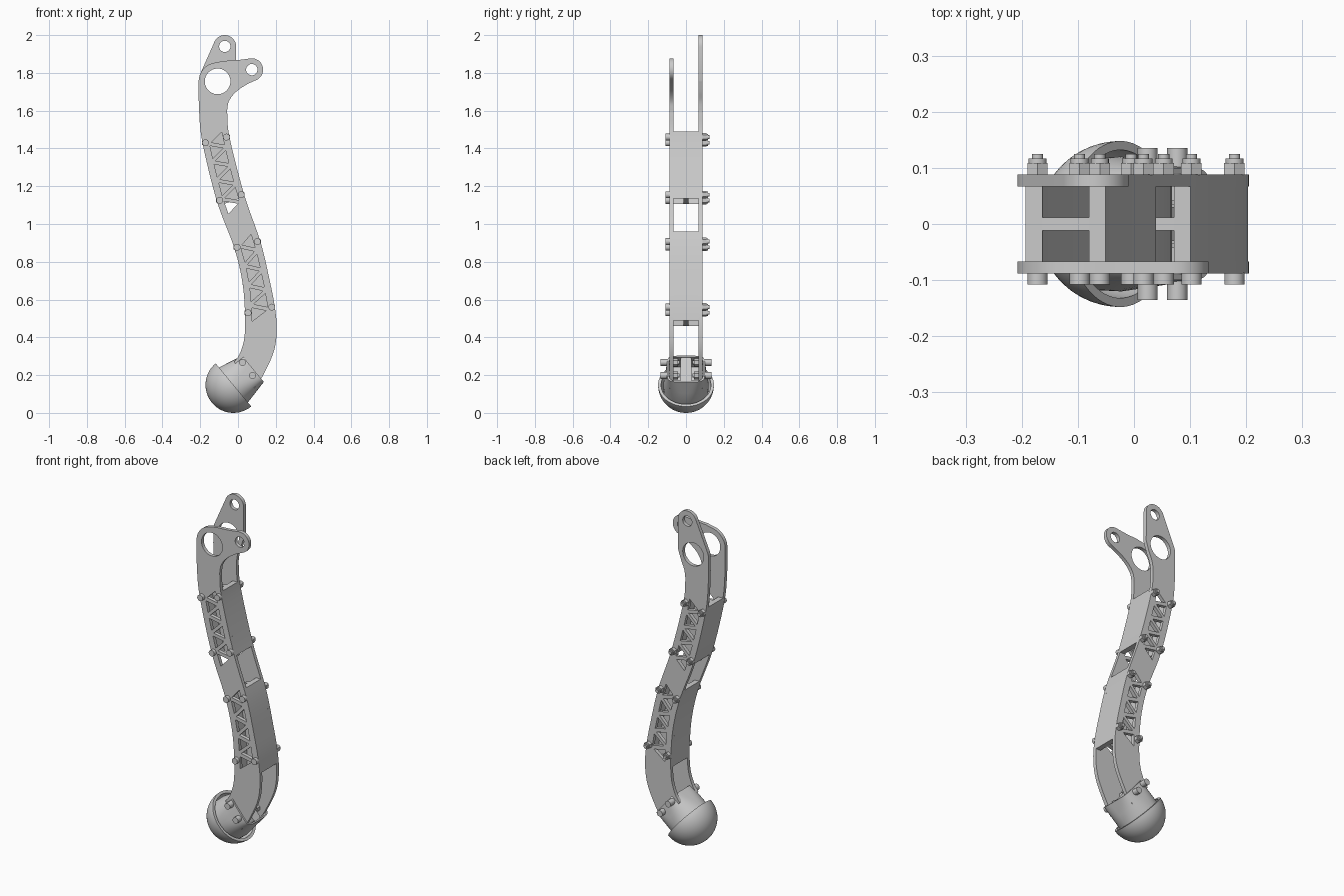
import bpy, bmesh
from math import sin, cos, pi, radians, copysign
from mathutils import Matrix, Vector

cube = bpy.data.objects.get("Cube")
if cube:
    bpy.data.objects.remove(cube, do_unlink=True)

grey = bpy.data.materials.new("plain grey")
grey.use_nodes = True
COLOUR = (0.6, 0.6, 0.6, 1)
grey.diffuse_color = COLOUR
grey.node_tree.nodes["Principled BSDF"].inputs["Base Color"].default_value = COLOUR
made = []


def finish(name, bm):
    bmesh.ops.remove_doubles(bm, verts=bm.verts, dist=1e-5)
    bmesh.ops.recalc_face_normals(bm, faces=bm.faces)
    mesh = bpy.data.meshes.new(name)
    bm.to_mesh(mesh)
    bm.free()
    mesh.materials.append(grey)
    ob = bpy.data.objects.new(name, mesh)
    bpy.context.collection.objects.link(ob)
    made.append(ob)
    return ob


def prism(name, loops, y0, y1):
    """Fill outlines in the xz plane (inner loops become holes) from y0 to y1."""
    cu = bpy.data.curves.new(name, 'CURVE')
    cu.dimensions, cu.fill_mode, cu.extrude = '2D', 'BOTH', (y1 - y0) / 2
    for loop in loops:
        sp = cu.splines.new('POLY')
        sp.points.add(len(loop) - 1)
        for p, (x, z) in zip(sp.points, loop):
            p.co = (x, z, 0, 1)
        sp.use_cyclic_u = True
    tmp = bpy.data.objects.new(name, cu)
    bpy.context.collection.objects.link(tmp)
    bpy.context.view_layer.update()
    mesh = bpy.data.meshes.new_from_object(tmp.evaluated_get(bpy.context.evaluated_depsgraph_get()))
    bm = bmesh.new()
    bm.from_mesh(mesh)
    bpy.data.objects.remove(tmp)
    bpy.data.meshes.remove(mesh)
    bm.transform(Matrix.Translation((0, (y0 + y1) / 2, 0)) @ Matrix.Rotation(pi / 2, 4, 'X'))
    return finish(name, bm)


def arc(c, r, a0, a1, n=20):
    return [(c[0] + r * cos(radians(a0 + (a1 - a0) * i / n)),
             c[1] + r * sin(radians(a0 + (a1 - a0) * i / n))) for i in range(n + 1)]


def circle(c, r):
    return arc(c, r, 0, 360, 40)[:-1]


def smooth(pts, n=8):
    """Catmull-Rom curve through the points."""
    p = [Vector(q) for q in pts]
    p = [2 * p[0] - p[1]] + p + [2 * p[-1] - p[-2]]
    out = []
    for a, b, c, d in zip(p, p[1:], p[2:], p[3:]):
        for i in range(n):
            t = i / n
            out.append(tuple(0.5 * (2 * b + (c - a) * t + (2 * a - 5 * b + 4 * c - d) * t * t
                                    + (3 * b - a - 3 * c + d) * t ** 3)))
    return out + [tuple(p[-2])]


# Edges of the S-shaped leg, top to bottom
LEFT = smooth([(-.208, 1.755), (-.206, 1.6), (-.188, 1.43), (-.113, 1.125), (-.022, .88),
               (.022, .7), (.037, .53), (.034, .4), (.01, .315), (-.02, .27)])
RIGHT = smooth([(-.058, 1.6), (-.045, 1.46), (.033, 1.155), (.119, .905), (.168, .7),
                (.195, .56), (.205, .44), (.188, .32), (.125, .185), (.085, .13)])


def edge(line, z):
    for (x0, z0), (x1, z1) in zip(line, line[1:]):
        if z0 >= z >= z1:
            return x0 + (x1 - x0) * (z - z0) / (z1 - z0)
    return line[-1][0]


def across(s, z, inset):
    """Point on the right (s=1) or left (s=-1) edge of a slanted cross-section."""
    zz = z + s * .015
    return (edge(RIGHT if s > 0 else LEFT, zz) - s * inset, zz)


def truss(z0, z1, count=8):
    step = (z0 - z1) / (count + 1)
    nodes = [across(-1 if i % 2 else 1, z0 - i * step, .026) for i in range(count + 2)]
    holes = []
    for tri in zip(nodes, nodes[1:], nodes[2:]):
        c = sum((Vector(p) for p in tri), Vector((0, 0))) / 3
        holes.append([tuple(c + (Vector(p) - c) * .68) for p in tri])
    return holes


# Side plates with a hip hole, a lug and truss cut-outs
HIP, LUG_F, LUG_B = (-.108, 1.755), (.073, 1.817), (-.07, 1.94)
cutouts = truss(1.49, 1.05) + truss(.95, .48)
front_neck = smooth([(.103, 1.765), (.04, 1.735), (-.015, 1.695), (-.048, 1.65), (-.058, 1.6)])
front_top = arc(HIP, .1, 180, 105) + smooth([(-.08, 1.863), (0, 1.868), (.068, 1.877)]) \
    + arc(LUG_F, .06, 90, -58)
back_neck = smooth([(-.01, 1.76), (-.03, 1.7), (-.05, 1.65), (-.058, 1.6)])
back_top = arc(HIP, .1, 180, 156) + arc(LUG_B, .06, 158, -2)
for name, top, neck, lug, y0, y1 in (
        ("front_plate", front_top, front_neck, LUG_F, -.088, -.067),
        ("back_plate", back_top, back_neck, LUG_B, .067, .088)):
    outline = top + neck + RIGHT[1:] + LEFT[:0:-1]
    prism(name, [outline, circle(HIP, .068), circle(lug, .03)] + cutouts, y0, y1)

# H-section spacers between the plates
for part, z0, z1 in (("upper", 1.475, 1.12), ("lower", .945, .475)):
    zs = [z0 + (z1 - z0) * i / 16 for i in range(17)]
    for side, s in (("left", 1), ("right", -1)):
        strip = [across(s, z, 0) for z in zs] + [across(s, z, .03) for z in reversed(zs)]
        prism(f"{part}_{side}_rail", [strip], -.067, .067)
    web = [across(-1, z, .03) for z in zs] + [across(1, z, .03) for z in reversed(zs)]
    prism(f"{part}_web", [web], -.012, .012)


def pin(name, x, z, pieces):
    """Stack of cylinders along y: (sides, radius, start, end)."""
    bm = bmesh.new()
    for sides, r, y0, y1 in pieces:
        m = Matrix.Translation((x, (y0 + y1) / 2, z)) @ Matrix.Rotation(pi / 2, 4, 'X')
        bmesh.ops.create_cone(bm, cap_ends=True, segments=sides, radius1=r, radius2=r,
                              depth=abs(y1 - y0), matrix=m)
    finish(name, bm)


# Bolts with hex nuts along the leg
for z in (1.445, 1.14, .892, .545):
    for s in (-1, 1):
        x, zz = across(s, z, .016)
        pin("leg_bolt", x, zz, [(24, .018, -.108, -.086), (6, .021, .087, .109),
                                (24, .016, .109, .117), (16, .01, .117, .125)])
# Bolts holding the foot
for x, z in ((.024, .267), (.077, .198)):
    for s in (-1, 1):
        pin("foot_bolt", x, z, [(24, .018, s * .09, s * .135), (6, .021, s * .042, s * .067),
                                (16, .01, s * .035, s * .095)])

# Tilted frame of the foot: columns are across, sideways and up the ankle axis
FOOT = Matrix(((.637, 0, .771, -.024), (0, 1, 0, 0), (-.771, 0, .637, .148), (0, 0, 0, 1)))


def loft(name, rings):
    """Bridge rings of points given in the foot frame, closing both ends."""
    bm = bmesh.new()
    rows = [[bm.verts.new(p) for p in ring] for ring in rings]
    for a, b in zip(rows, rows[1:]):
        for i in range(len(a)):
            j = (i + 1) % len(a)
            bm.faces.new((a[i], a[j], b[j], b[i]))
    bm.faces.new(rows[0])
    bm.faces.new(rows[-1])
    bm.transform(FOOT)
    return finish(name, bm)


def ring(ru, rv, h, power=1.0, n=64):
    f = lambda t: copysign(abs(t) ** power, t)
    return [(ru * f(cos(2 * pi * (i + .5) / n)), rv * f(sin(2 * pi * (i + .5) / n)), h)
            for i in range(n)]


# Hollow hemispherical foot cup
angles = [radians(3 + 87 * i / 16) for i in range(17)]
outer = [ring(.148 * sin(a), .148 * sin(a), -.148 * cos(a)) for a in angles]
inner = [ring(.132 * sin(a), .132 * sin(a), -.132 * cos(a)) for a in reversed(angles)]
loft("foot_cup", outer + inner)

# Ankle socket blending from round to square, open at the top
loft("ankle_socket", [ring(.118, .118, -.05), ring(.12, .12, 0), ring(.107, .112, .06, .75),
                      ring(.09, .1, .134, .35), ring(.082, .09, .134, .3),
                      ring(.082, .09, .05, .3)])
loft("ankle_core", [ring(.082, .03, .04, .2), ring(.082, .03, .128, .2)])

# Smooth the round parts, keep the edges sharp
for ob in bpy.context.selected_objects:
    ob.select_set(False)
for ob in made:
    ob.select_set(True)
bpy.context.view_layer.objects.active = made[0]
bpy.ops.object.shade_smooth_by_angle(angle=radians(30))
